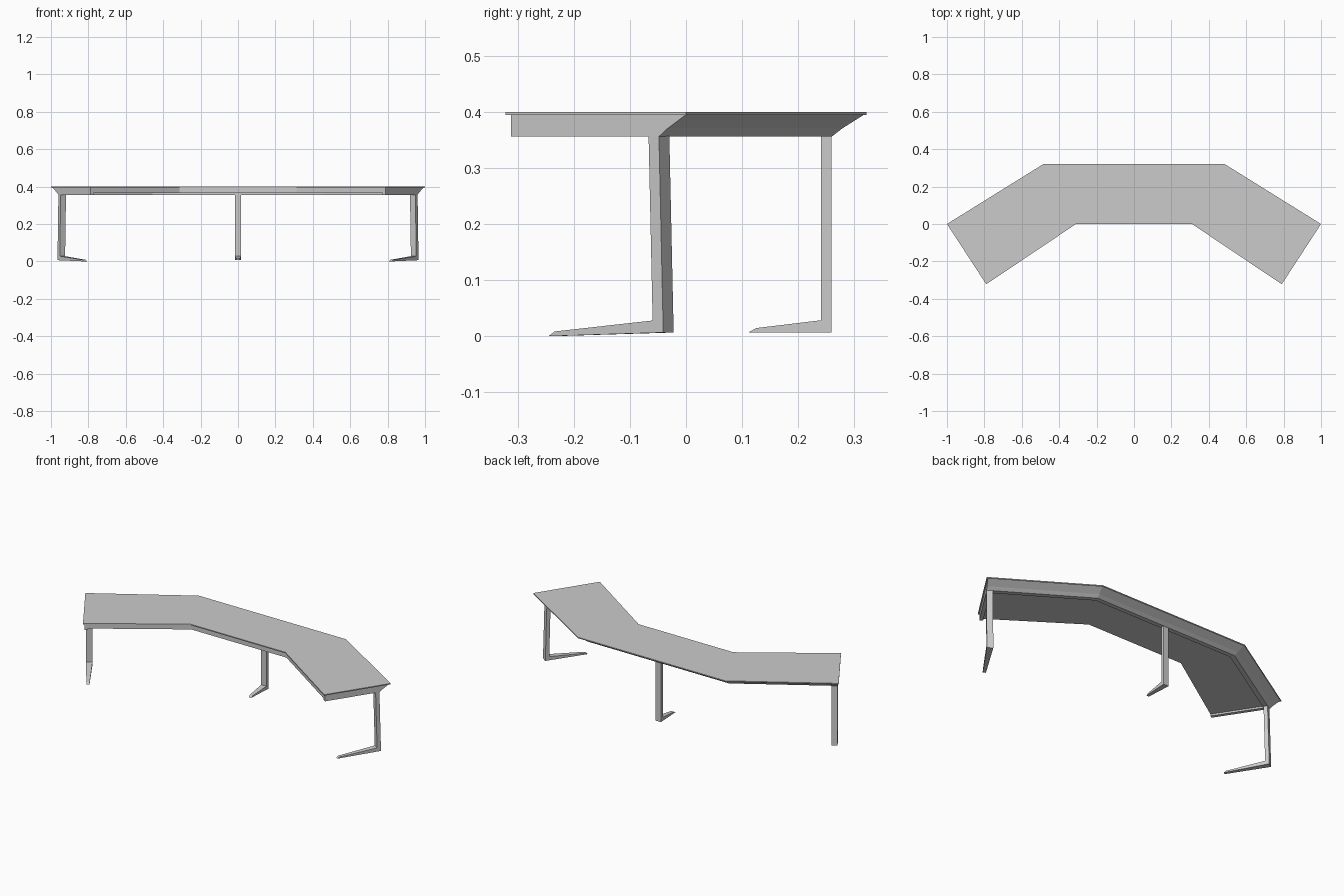
import bpy
import math
from mathutils import Vector, Matrix

if "Cube" in bpy.data.objects:
    bpy.data.objects.remove(bpy.data.objects["Cube"])

# Tabletop outline, counter-clockwise, and which kind of edge starts at each point
OUTLINE = [Vector(p) for p in [(1, 0), (.482, .322), (-.482, .322), (-1, 0),
                               (-.79, -.322), (-.31, 0), (.31, 0), (.79, -.322)]]
KINDS = ["back", "back", "back", "end", "front", "front", "front", "end"]


def add_mesh(name, verts, faces):
    mesh = bpy.data.meshes.new(name)
    mesh.from_pydata([tuple(v) for v in verts], [], faces)
    obj = bpy.data.objects.new(name, mesh)
    bpy.context.collection.objects.link(obj)
    return obj


def loft(name, rings):
    """Closed solid through matching rings, listed from the top down."""
    n = len(rings[0])
    verts = [v for r in rings for v in r]
    faces = [tuple(range(n)), tuple(reversed(range(len(verts) - n, len(verts))))]
    for k in range(len(rings) - 1):
        for i in range(n):
            a, b = k * n + i, k * n + (i + 1) % n
            faces.append((a, a + n, b + n, b))
    return add_mesh(name, verts, faces)


def inset(back, end, front):
    """Mitred inset of the outline with one distance per kind of edge."""
    dist = {"back": back, "end": end, "front": front}
    n, out = len(OUTLINE), []
    lines = []
    for i in range(n):
        d = (OUTLINE[(i + 1) % n] - OUTLINE[i]).normalized()
        lines.append((OUTLINE[i] + Vector((-d.y, d.x)) * dist[KINDS[i]], d))
    for i in range(n):
        (p, d), (q, e) = lines[i - 1], lines[i]
        w = q - p
        t = (w.x * e.y - w.y * e.x) / (d.x * e.y - d.y * e.x)
        out.append(p + d * t)
    return out


def at(points, z):
    return [Vector((p.x, p.y, z)) for p in points]


# Top slab
loft("table_top", [at(OUTLINE, .4), at(OUTLINE, .394)])

# Underside body, bevelled along the back
E, F = .007, .007
loft("under_body", [at(inset(.006, E, F), .394), at(inset(.044, E, F), .37),
                    at(inset(.049, E, F), .366)])

# Rail under the back edge, following the bends
upper, lower, inner = inset(.049, E, F), inset(.062, E, F), inset(.088, E, F)
loft("back_rail", [at(upper[:4] + inner[3::-1], .366), at(lower[:4] + inner[3::-1], .356)])

# Ribs under both ends
deep = inset(.062, E + .02, F)
loft("right_end_rib", [at([lower[7], lower[0], deep[0], deep[7]], z) for z in (.368, .356)])
loft("left_end_rib", [at([lower[3], lower[4], deep[4], deep[3]], z) for z in (.368, .356)])


# Legs: L profile with a tapering foot; origin at the top of the back face
def add_leg(name, location, angle, length, width, thick, tilt):
    h = -.35
    profile = [(0, 0, 1), (0, h, 1), (-length, h, .5), (-length + .014, h + .008, .55),
               (-thick, h + .022, 1), (-thick, 0, 1)]
    rings = [[Vector((s * width / 2 * k, y, z)) for y, z, k in profile] for s in (-1, 1)]
    m = (Matrix.Translation((location.x, location.y, .3565))
         @ Matrix.Rotation(angle, 4, 'Z') @ Matrix.Rotation(tilt, 4, 'X'))
    loft(name, [[m @ v for v in r] for r in rings])


add_leg("middle_leg", Vector((0, .259)), 0, .148, .034, .018, 0)
turn = math.atan2(.21, .322)
for side, name in ((1, "right_leg"), (-1, "left_leg")):
    corner = lower[0] if side == 1 else lower[3]
    along = Vector((-.838 * side, .546))
    add_leg(name, corner + along * .017, -turn * side, .25, .034, .022, math.radians(1.5))

# Make all normals face outward
import bmesh
for obj in bpy.context.collection.objects:
    bm = bmesh.new()
    bm.from_mesh(obj.data)
    bmesh.ops.recalc_face_normals(bm, faces=bm.faces)
    bm.to_mesh(obj.data)
    bm.free()
